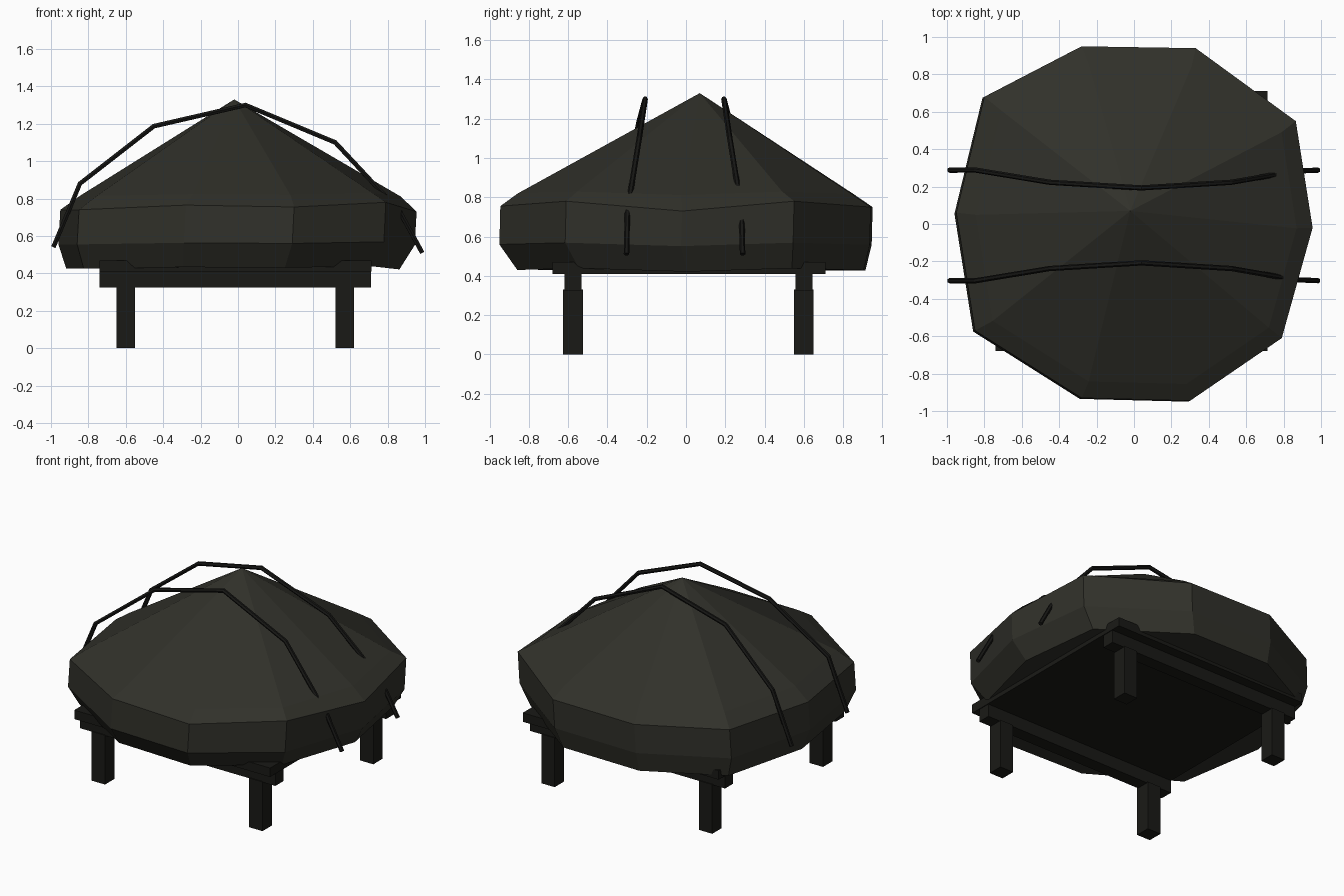
import bpy, bmesh

if "Cube" in bpy.data.objects:
    bpy.data.objects.remove(bpy.data.objects["Cube"])


def material(name, rgb):
    m = bpy.data.materials.new(name)
    m.diffuse_color = (*rgb, 1)
    m.use_nodes = True
    m.node_tree.nodes["Principled BSDF"].inputs["Base Color"].default_value = m.diffuse_color
    return m


STRAW = material("dark_straw", (0.030, 0.030, 0.023))
WOOD = material("dark_wood", (0.010, 0.010, 0.008))
ROPE = material("dark_rope", (0.008, 0.008, 0.007))


def link(name, bm, mat):
    bmesh.ops.recalc_face_normals(bm, faces=bm.faces)
    me = bpy.data.meshes.new(name)
    bm.to_mesh(me)
    bm.free()
    me.materials.append(mat)
    ob = bpy.data.objects.new(name, me)
    bpy.context.collection.objects.link(ob)
    return ob


def box(name, x, y, z, mat=WOOD):
    bm = bmesh.new()
    bmesh.ops.create_cube(bm, size=1)
    for v in bm.verts:
        v.co = [(r[0] + r[1]) / 2 + c * (r[1] - r[0]) for c, r in zip(v.co, (x, y, z))]
    return link(name, bm, mat)


# Ten-sided irregular mound: outline with the shoulder height of each corner
outline = [(-0.28, -0.93, 0.765), (0.30, -0.945, 0.755), (0.79, -0.61, 0.78),
           (0.955, -0.02, 0.73), (0.865, 0.55, 0.78), (0.33, 0.94, 0.75),
           (-0.28, 0.95, 0.75), (-0.80, 0.68, 0.75), (-0.95, 0.06, 0.74),
           (-0.85, -0.57, 0.74)]
# scale, x shift, y shift, height (None keeps the shoulder height)
levels = [(0.935, -0.03, 0.025, 0.43), (1.0, -0.01, -0.005, 0.56),
          (1.0, 0, 0, None), (0.90, 0.01, -0.005, 0.82)]
bm = bmesh.new()
rings = []
for s, dx, dy, h in levels:
    rings.append([bm.verts.new((x * s + dx, y * s + dy,
                                z if h is None else h + (z - 0.755) * 0.35))
                  for x, y, z in outline])
apex = bm.verts.new((-0.02, 0.07, 1.33))
n = len(outline)
for i in range(n):
    j = (i + 1) % n
    for a, b in zip(rings, rings[1:]):
        bm.faces.new((a[i], a[j], b[j], b[i]))
    bm.faces.new((rings[-1][i], rings[-1][j], apex))
bm.faces.new(rings[0][::-1])
link("straw_mound", bm, STRAW)

# Platform deck, bearers and legs
box("platform_deck", (-0.74, 0.715), (-0.68, 0.71), (0.41, 0.47))
for side, y in (("front", -0.575), ("back", 0.60)):
    box(side + "_bearer", (-0.74, 0.71), (y - 0.043, y + 0.043), (0.325, 0.412))
    for end, x in (("left", -0.60), ("right", 0.57)):
        box(f"{side}_{end}_leg", (x - 0.05, x + 0.05), (y - 0.05, y + 0.05), (0, 0.33))

# Tie-down ropes draped over the mound
path = [(-0.987, 0.30, 0.54), (-0.845, 0.30, 0.88), (-0.45, 0.235, 1.187),
        (0.04, 0.205, 1.30), (0.52, 0.235, 1.10), (0.865, 0.295, 0.73),
        (0.985, 0.30, 0.51)]
for name, sign, shift in (("front_rope", -1, -0.003), ("back_rope", 1, -0.012)):
    cu = bpy.data.curves.new(name, "CURVE")
    cu.dimensions = "3D"
    cu.bevel_depth = 0.014
    cu.bevel_resolution = 1
    cu.use_fill_caps = True
    sp = cu.splines.new("POLY")
    sp.points.add(len(path) - 1)
    for p, (x, y, z) in zip(sp.points, path):
        p.co = (x, sign * y + shift, z, 1)
    sp.use_smooth = False
    cu.materials.append(ROPE)
    bpy.context.collection.objects.link(bpy.data.objects.new(name, cu))
